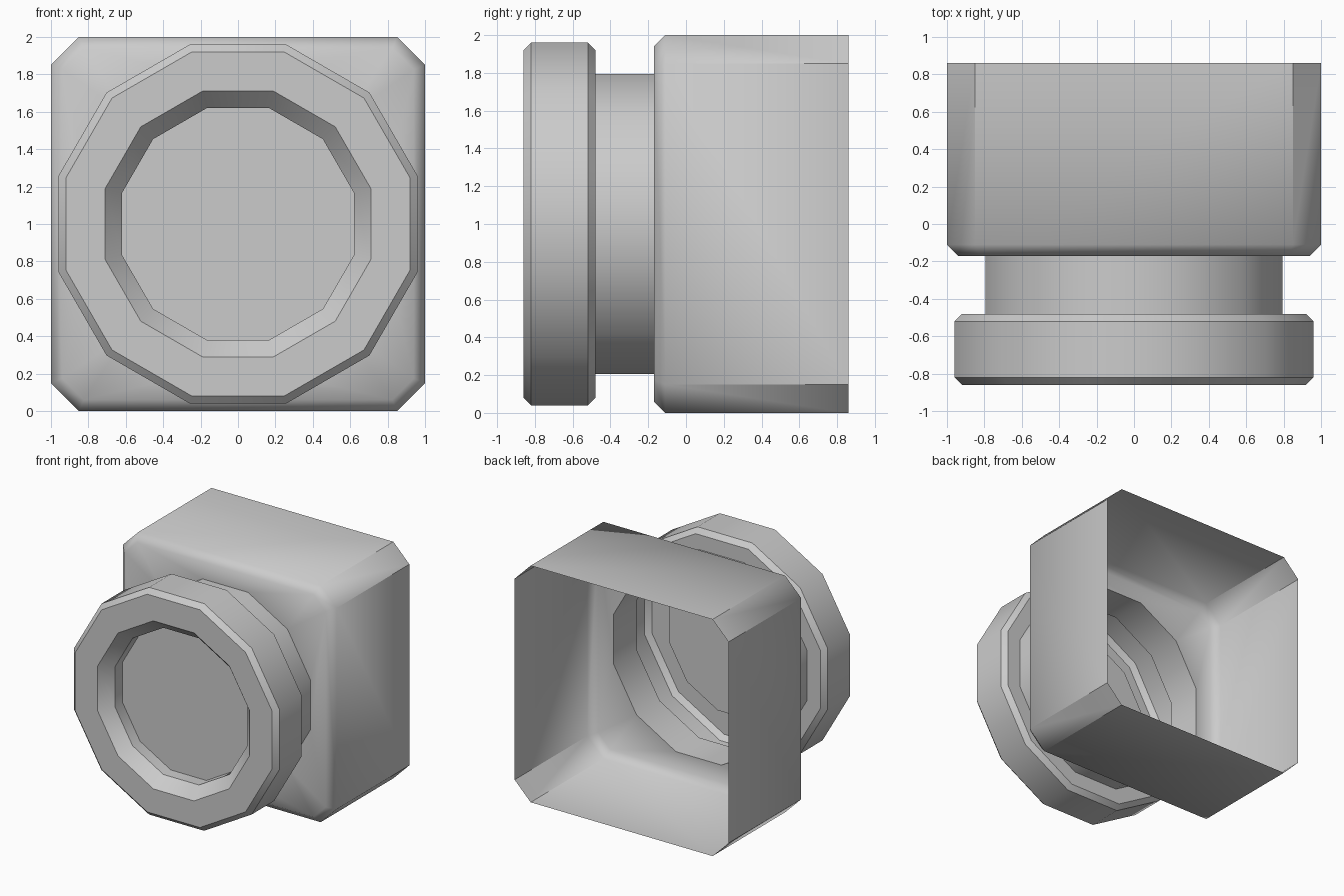
import bpy, bmesh
from math import cos, sin, pi, radians, tan
from mathutils import Vector

if "Cube" in bpy.data.objects:
    bpy.data.objects.remove(bpy.data.objects["Cube"])

CZ = 1.0  # height of the lens axis


def gon(bm, apothem, y):
    """12-sided ring with a flat on top, facing -y."""
    r = apothem / cos(pi / 12)
    return [bm.verts.new((r * cos(pi / 12 + i * pi / 6), y,
                          CZ + r * sin(pi / 12 + i * pi / 6))) for i in range(12)]


def octagon(bm, inset, y):
    """Square with cut corners, inset evenly on all sides."""
    h = 1.0 - inset
    k = 0.85 - inset * tan(pi / 8)
    pts = [(h, -k), (h, k), (k, h), (-k, h), (-h, k), (-h, -k), (-k, -h), (k, -h)]
    return [bm.verts.new((x, y, CZ + z)) for x, z in pts]


def loft(bm, rings):
    for a, b in zip(rings, rings[1:]):
        n = len(a)
        for i in range(n):
            j = (i + 1) % n
            bm.faces.new((a[i], a[j], b[j], b[i]))


def finish(bm, name, is_sharp):
    bm.normal_update()
    for f in bm.faces:
        f.smooth = True
    for e in bm.edges:
        if is_sharp(e):
            e.smooth = False
    me = bpy.data.meshes.new(name)
    bm.to_mesh(me)
    bm.free()
    ob = bpy.data.objects.new(name, me)
    bpy.context.collection.objects.link(ob)
    return ob


# Housing: open-backed shell, softened front rim, front wall with a round opening
bm = bmesh.new()
rings = [octagon(bm, 0, 0.86), octagon(bm, 0, -0.11), octagon(bm, 0.06, -0.17)]
loft(bm, rings)
hole = gon(bm, 0.795, -0.17)
edges = []
for ring in (rings[-1], hole):
    for i, v in enumerate(ring):
        w = ring[(i + 1) % len(ring)]
        edges.append(bm.edges.get((v, w)) or bm.edges.new((v, w)))
bmesh.ops.triangle_fill(bm, use_beauty=True, use_dissolve=False,
                        edges=edges, normal=Vector((0, -1, 0)))
bm.normal_update()
for f in bm.faces:
    if f.normal.y > 0.9:
        f.normal_flip()
finish(bm, "housing",
       lambda e: abs(e.verts[0].co.y - e.verts[1].co.y) > 0.5)

# Barrel: neck, bevelled flange, tapered recess and end disc as one profile
profile = [(0.795, -0.17), (0.795, -0.48), (0.92, -0.48), (0.96, -0.52),
           (0.96, -0.82), (0.92, -0.86), (0.71, -0.86), (0.62, -0.76),
           (0.62, -0.66)]
bm = bmesh.new()
rings = [gon(bm, a, y) for a, y in profile]
loft(bm, rings)
bm.faces.new(rings[-1])
finish(bm, "barrel",
       lambda e: e.is_manifold and e.calc_face_angle(0) > radians(35))
